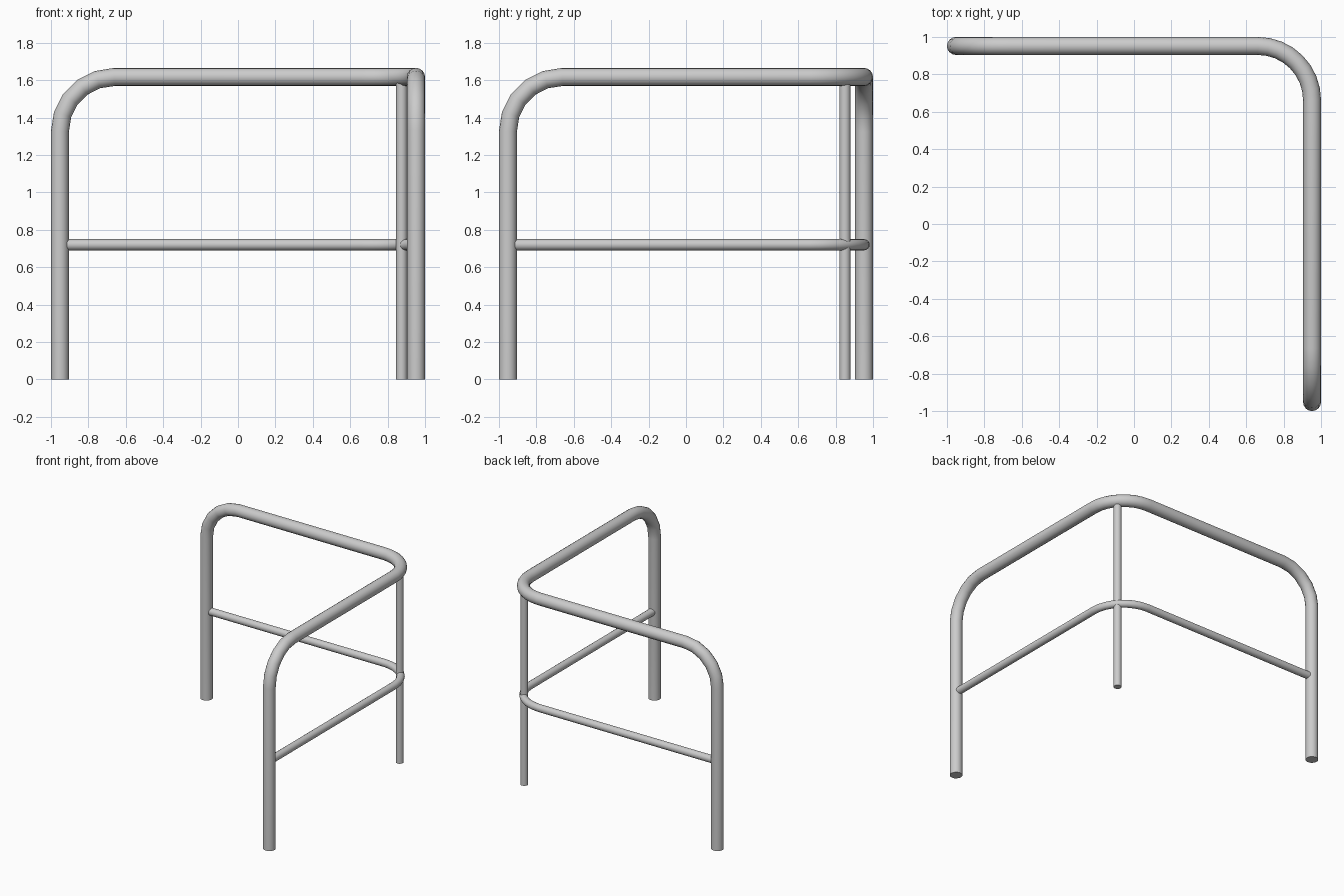
import bpy
from math import sin, cos, pi
from mathutils import Vector

if "Cube" in bpy.data.objects:
    bpy.data.objects.remove(bpy.data.objects["Cube"])


def bend(corner, d_in, d_out, r, n):
    """Points of a quarter-circle bend replacing a sharp corner."""
    c, a, b = Vector(corner), Vector(d_in), Vector(d_out)
    centre = c - a * r + b * r
    return [centre - b * r * cos(t) + a * r * sin(t)
            for t in (pi / 2 * i / n for i in range(n + 1))]


def tube(name, points, radius):
    """Round capped tube swept along a path."""
    cu = bpy.data.curves.new(name, 'CURVE')
    cu.dimensions = '3D'
    cu.bevel_depth = radius
    cu.bevel_resolution = 6
    cu.use_fill_caps = True
    sp = cu.splines.new('POLY')
    sp.points.add(len(points) - 1)
    for p, co in zip(sp.points, points):
        p.co = (*co, 1)
    ob = bpy.data.objects.new(name, cu)
    bpy.context.collection.objects.link(ob)
    bpy.ops.object.select_all(action='DESELECT')
    ob.select_set(True)
    bpy.context.view_layer.objects.active = ob
    bpy.ops.object.convert(target='MESH')
    bpy.ops.object.shade_smooth_by_angle(angle=0.7)
    return ob


E, TOP, MID, R = 0.952, 1.617, 0.72, 0.29
X, Y, Z = (1, 0, 0), (0, -1, 0), (0, 0, 1)
DOWN = (0, 0, -1)

# Main handrail: leg, top rail round the corner, second leg
path = [(-E, E, 0)]
path += bend((-E, E, TOP), Z, X, R, 5)
path += bend((E, E, TOP), X, Y, R, 8)
path += bend((E, -E, TOP), Y, DOWN, R, 5)
path += [(E, -E, 0)]
tube("handrail_and_legs", path, 0.048)

# Thinner middle rail following the same corner
path = [(-E, E, MID)] + bend((E, E, MID), X, Y, R, 8) + [(E, -E, MID)]
tube("middle_rail", path, 0.03)

# Slim corner post
tube("corner_post", [(0.875, 0.85, 0), (0.875, 0.85, TOP)], 0.03)
